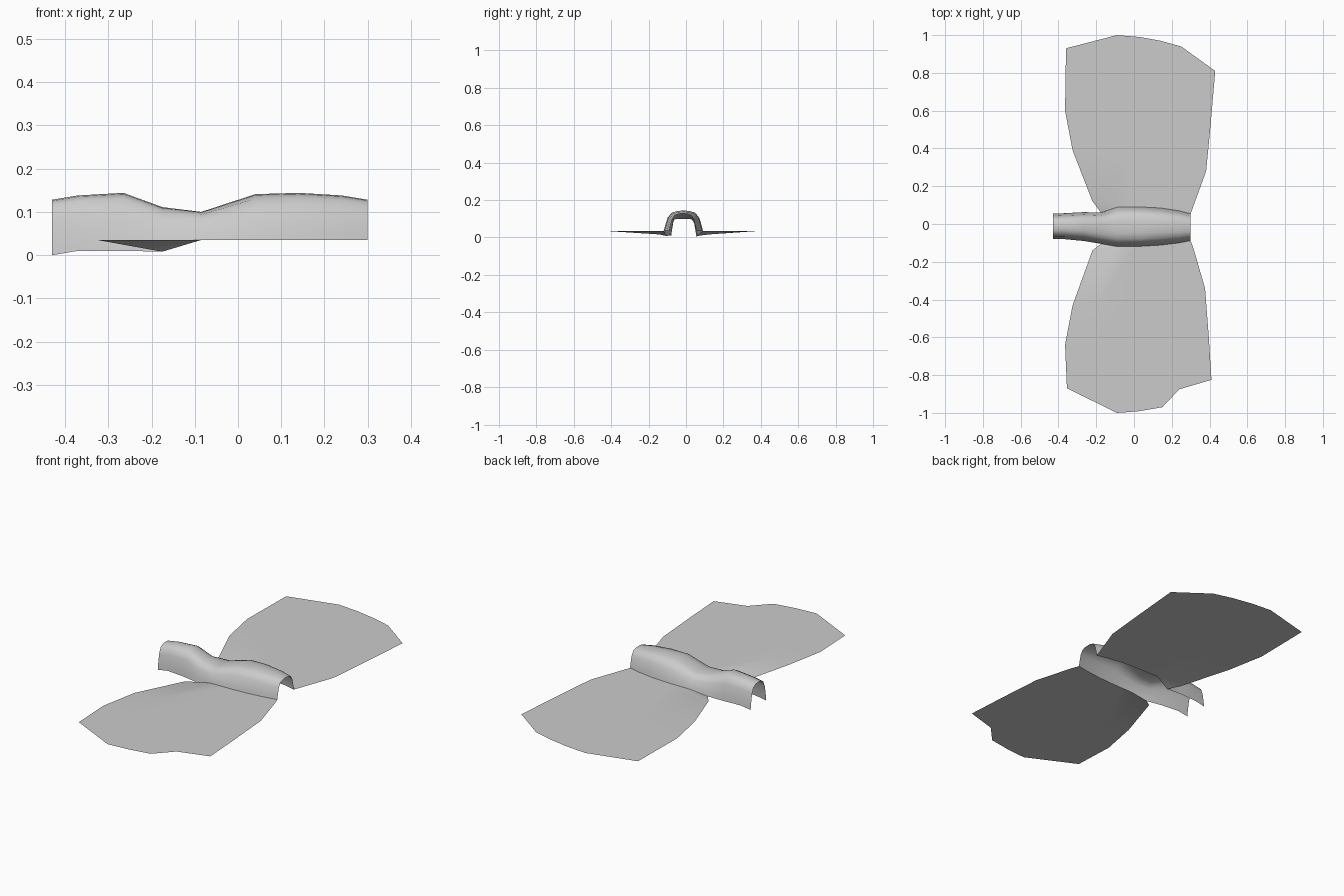
import bpy

if "Cube" in bpy.data.objects:
    bpy.data.objects.remove(bpy.data.objects["Cube"])

WZ = 0.035

def make_object(name, verts, faces, angle):
    mesh = bpy.data.meshes.new(name)
    mesh.from_pydata(verts, [], faces)
    mesh.update()
    obj = bpy.data.objects.new(name, mesh)
    bpy.context.collection.objects.link(obj)
    bpy.ops.object.select_all(action='DESELECT')
    obj.select_set(True)
    bpy.context.view_layer.objects.active = obj
    bpy.ops.object.shade_smooth_by_angle(angle=angle)
    return obj

def grid_faces(rows, cols, flip=False):
    faces = []
    for r in range(rows - 1):
        for c in range(cols - 1):
            a = r * cols + c
            f = (a, a + 1, a + cols + 1, a + cols)
            faces.append(f[::-1] if flip else f)
    return faces

# Arched body shell: x, y min, y max, z bottom, z top
stations = [
    (-0.43, -0.08, 0.055, 0.0, 0.128),
    (-0.37, -0.08, 0.057, 0.01, 0.138),
    (-0.265, -0.09, 0.063, 0.01, 0.144),
    (-0.175, -0.105, 0.06, 0.008, 0.111),
    (-0.085, -0.12, 0.09, WZ, 0.10),
    (0.04, -0.118, 0.09, WZ, 0.141),
    (0.14, -0.112, 0.085, WZ, 0.144),
    (0.24, -0.10, 0.07, WZ, 0.138),
    (0.30, -0.088, 0.055, WZ, 0.128),
]
half = [(1, 0), (0.96, 0.2), (0.82, 0.65), (0.62, 0.9), (0.32, 0.98)]
arch = [(-w, h) for w, h in half] + [(0, 1)] + half[::-1]
verts = []
for x, y0, y1, z0, z1 in stations:
    for w, h in arch:
        verts.append((x, (y0 + y1) / 2 + w * (y1 - y0) / 2, z0 + h * (z1 - z0)))
make_object("body_shell", verts, grid_faces(len(stations), len(arch), flip=True), 1.0)

# Wings: flat sheets from the body edge to a shaped tip, dipping at the leading root
def wing(name, side, rows, tip):
    roots = stations[3:]
    cols = len(roots)
    verts = [(s[0], s[2] if side > 0 else s[1], s[3]) for s in roots]
    for (xa, ya, za), (xb, yb) in rows:
        for i in range(cols):
            t = i / (cols - 1)
            z = za if i == 0 else WZ
            verts.append((xa + t * (xb - xa), ya + t * (yb - ya), z))
    verts += [(x, y, WZ) for x, y in tip]
    make_object(name, verts, grid_faces(len(rows) + 2, cols, flip=side < 0), 0.6)

wing("left_wing", 1,
     [((-0.22, 0.12, 0.016), (0.32, 0.11)),
      ((-0.325, 0.39, WZ), (0.382, 0.28)),
      ((-0.365, 0.60, WZ), (0.405, 0.52))],
     [(-0.36, 0.93), (-0.09, 1.0), (0.03, 0.99), (0.14, 0.97), (0.25, 0.94), (0.43, 0.81)])
wing("right_wing", -1,
     [((-0.22, -0.14, 0.016), (0.315, -0.13)),
      ((-0.325, -0.43, WZ), (0.376, -0.34)),
      ((-0.365, -0.64, WZ), (0.396, -0.60))],
     [(-0.355, -0.87), (-0.09, -1.0), (0.02, -0.992), (0.15, -0.97), (0.24, -0.875), (0.41, -0.825)])
